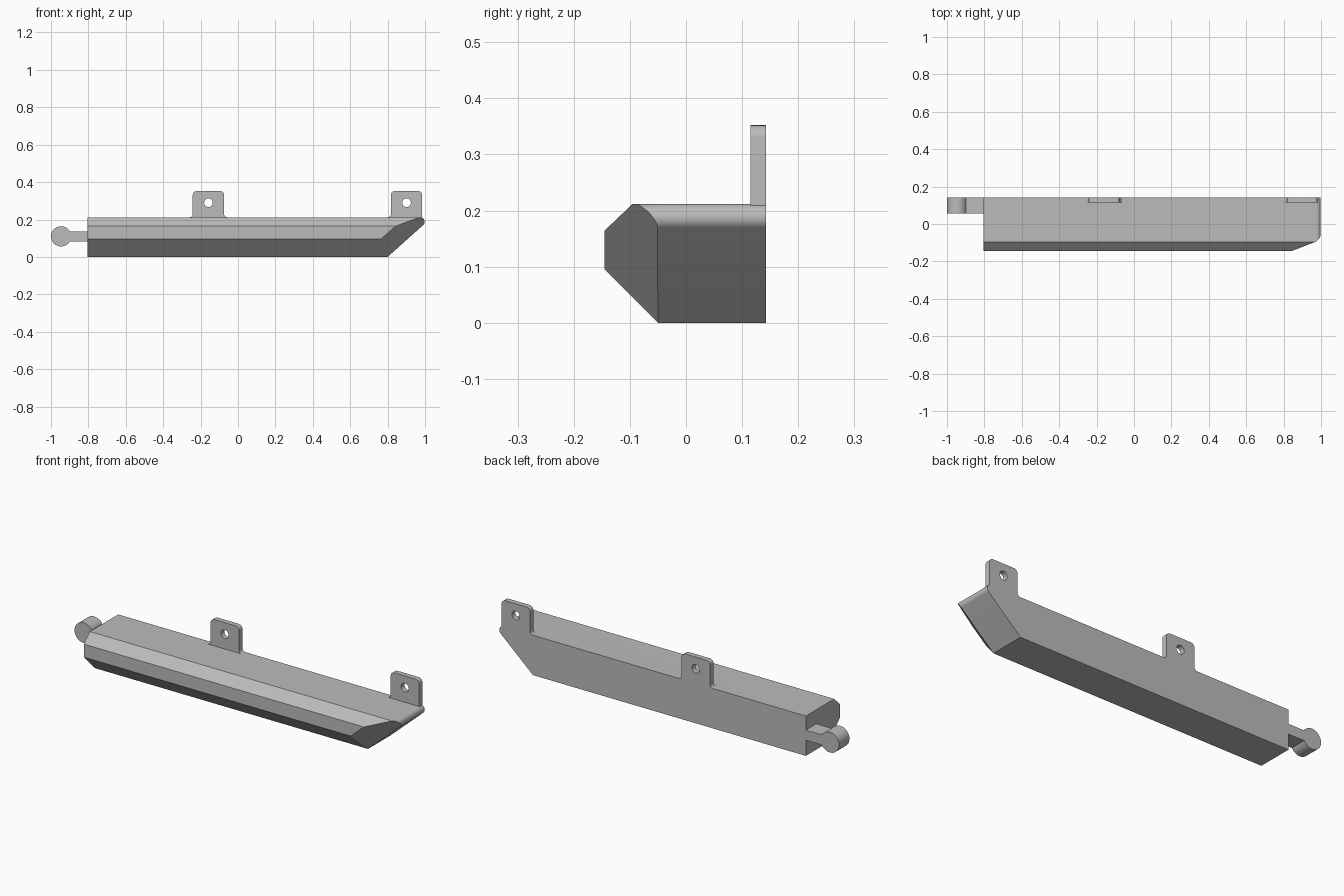
import bpy, bmesh
from math import sin, cos, radians, pi
from mathutils import Vector

cube = bpy.data.objects.get("Cube")
if cube:
    bpy.data.objects.remove(cube)

grey = bpy.data.materials.new("light grey")
grey.use_nodes = True
colour = (0.5, 0.5, 0.5, 1)
grey.diffuse_color = colour
grey.node_tree.nodes["Principled BSDF"].inputs["Base Color"].default_value = colour

BACK = 0.143


def arc(cx, cz, r, start, end, n=12):
    """Points along an arc, angles in degrees."""
    angles = [radians(start + (end - start) * i / n) for i in range(n + 1)]
    return [(cx + r * cos(a), cz + r * sin(a)) for a in angles]


def plate(name, outlines, front):
    """Extrude closed x-z outlines (inner ones become holes) from front to the back plane."""
    curve = bpy.data.curves.new(name + "_outline", 'CURVE')
    curve.dimensions = '2D'
    curve.fill_mode = 'BOTH'
    curve.extrude = (BACK - front) / 2
    for points in outlines:
        spline = curve.splines.new('POLY')
        spline.points.add(len(points) - 1)
        for p, (x, z) in zip(spline.points, points):
            p.co = (x, z, 0, 1)
        spline.use_cyclic_u = True
    helper = bpy.data.objects.new(name + "_helper", curve)
    bpy.context.collection.objects.link(helper)
    graph = bpy.context.evaluated_depsgraph_get()
    mesh = bpy.data.meshes.new_from_object(helper.evaluated_get(graph))
    bpy.data.objects.remove(helper)
    bpy.data.curves.remove(curve)

    # Stand the outline upright and weld its walls to its caps
    bm = bmesh.new()
    bm.from_mesh(mesh)
    for v in bm.verts:
        x, z, depth = v.co
        v.co = (x, (BACK + front) / 2 - depth, z)
    bmesh.ops.remove_doubles(bm, verts=bm.verts, dist=1e-5)
    bmesh.ops.recalc_face_normals(bm, faces=bm.faces)
    bm.to_mesh(mesh)
    bm.free()
    mesh.materials.clear()
    mesh.materials.append(grey)
    obj = bpy.data.objects.new(name, mesh)
    bpy.context.collection.objects.link(obj)
    return obj


def smooth(obj):
    bpy.ops.object.select_all(action='DESELECT')
    obj.select_set(True)
    bpy.context.view_layer.objects.active = obj
    bpy.ops.object.shade_smooth_by_angle(angle=radians(25))


# Long body: side outline with a sloped, round-nosed end
TOP, LEFT_END, SLOPE = 0.212, -0.805, 41.6
nose = arc(0.974, 0.188, 0.024, SLOPE - 90, 90, 16)
body = plate("body", [[(LEFT_END, 0), (0.8, 0)] + nose + [(LEFT_END, TOP)]], -0.145)

# Chamfer the lower front, the upper front and the front of the sloped end
slope_normal = Vector((sin(radians(SLOPE)), 0, -cos(radians(SLOPE))))
cuts = [((0, -0.05, 0), (0, -1, -1)),
        ((0, -0.095, TOP), (0, -1, 1.05)),
        ((0.8, -0.05, 0), slope_normal + Vector((0, -1, 0)))]
bm = bmesh.new()
bm.from_mesh(body.data)
bmesh.ops.dissolve_limit(bm, angle_limit=0.01, verts=bm.verts, edges=bm.edges)
for point, normal in cuts:
    geom = bm.verts[:] + bm.edges[:] + bm.faces[:]
    bmesh.ops.bisect_plane(bm, geom=geom, plane_co=point, plane_no=normal, clear_outer=True)
    rim = [e for e in bm.edges if e.is_boundary]
    bmesh.ops.holes_fill(bm, edges=rim, sides=0)
bmesh.ops.recalc_face_normals(bm, faces=bm.faces)
bm.to_mesh(body.data)
bm.free()
smooth(body)


# Mounting tabs with rounded corners, a screw hole and flared feet
def tab(name, cx, flare_right):
    half, top, corner, foot = 0.084, 0.352, 0.022, 0.016
    left, right = cx - half, cx + half
    points = arc(right - corner, top - corner, corner, 0, 90, 8)[::-1]
    points = arc(left + corner, top - corner, corner, 180, 90, 8) + points
    if flare_right:
        points += arc(right + foot, TOP + foot, foot, 180, 270, 8)
        points += [(right + foot, TOP - 0.01)]
    else:
        points += [(right, TOP - 0.006)]
    points += [(left - foot, TOP - 0.01)]
    points += arc(left - foot, TOP + foot, foot, 270, 360, 8)
    hole = arc(cx, 0.29, 0.023, 0, 360, 32)[:-1]
    smooth(plate(name, [points, hole], 0.115))


tab("middle_tab", -0.158, True)
tab("end_tab", 0.901, False)

# Connector: short neck ending in a round knob, one outline
knob_x, knob_z, knob_r, neck = -0.946, 0.11, 0.054, 30
knob = arc(knob_x, knob_z, knob_r, neck, 360 - neck, 40)
half_neck = knob_r * sin(radians(neck))
outline = knob + [(LEFT_END + 0.01, knob_z - half_neck), (LEFT_END + 0.01, knob_z + half_neck)]
smooth(plate("connector", [outline], 0.055))
